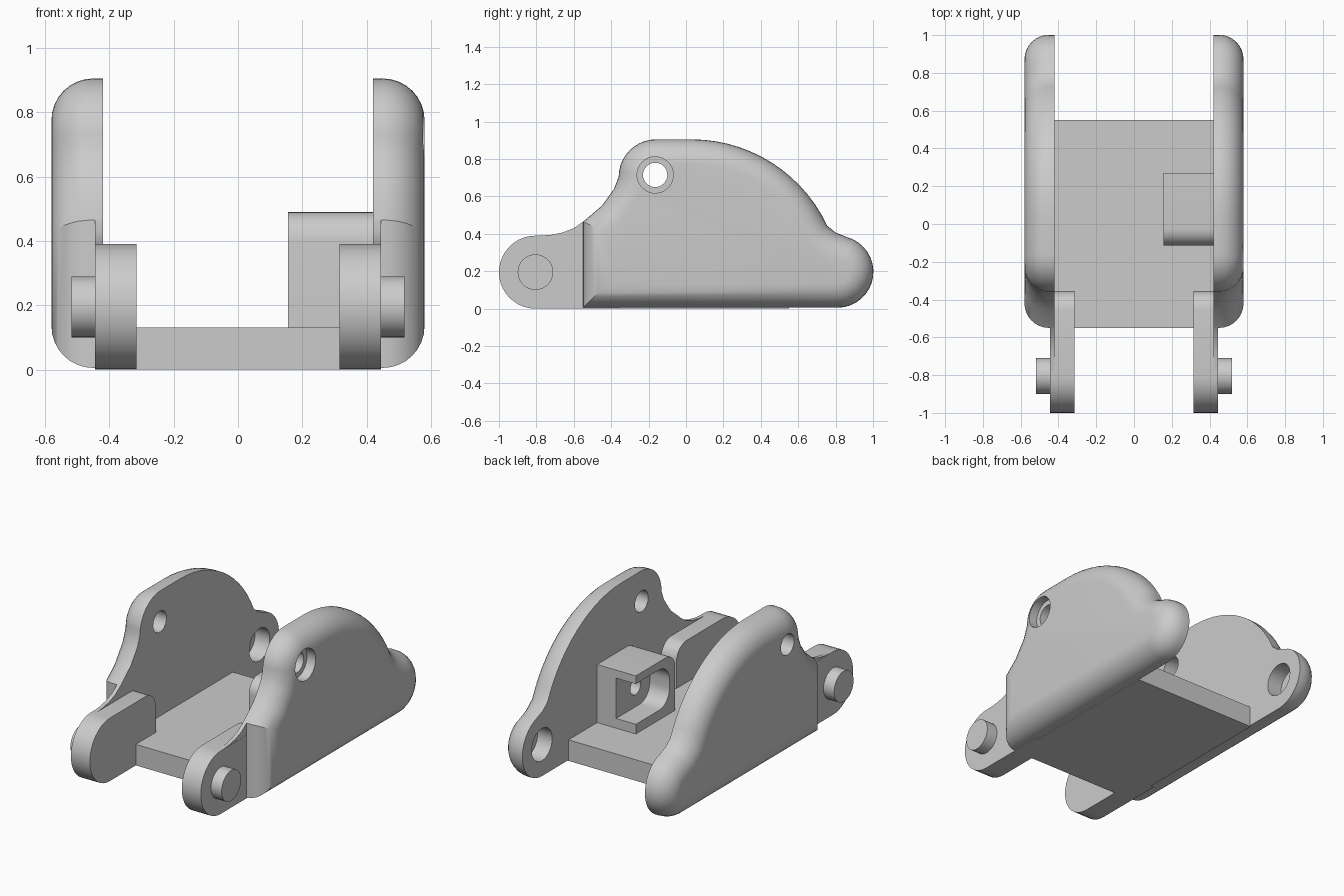
import bpy
import bmesh
from math import sin, cos, pi, radians
from mathutils import Vector

if "Cube" in bpy.data.objects:
    bpy.data.objects.remove(bpy.data.objects["Cube"], do_unlink=True)

grey = bpy.data.materials.new("plain_grey")
grey.use_nodes = True
COLOUR = (0.6, 0.6, 0.6, 1)
grey.diffuse_color = COLOUR
grey.node_tree.nodes["Principled BSDF"].inputs["Base Color"].default_value = COLOUR


def arc(cy, cz, r, a0, a1, n=12):
    """Points of an arc in the y-z plane, angles in degrees."""
    angles = [radians(a0 + (a1 - a0) * i / n) for i in range(n + 1)]
    return [(cy + r * cos(a), cz + r * sin(a)) for a in angles]


def inset(points, d):
    """Move a counterclockwise outline inwards by d with mitred corners."""
    pts = [Vector(p) for p in points]
    out = []
    for i, p in enumerate(pts):
        e0 = (p - pts[i - 1]).normalized()
        e1 = (pts[(i + 1) % len(pts)] - p).normalized()
        n0, n1 = Vector((-e0.y, e0.x)), Vector((-e1.y, e1.x))
        out.append(p + (n0 + n1) * d / (1 + n0.dot(n1)))
    return out


def loft(name, layers):
    """Solid through (x, outline) layers that share a point count."""
    bm = bmesh.new()
    rings = [[bm.verts.new((x, y, z)) for y, z in pts] for x, pts in layers]
    for a, b in zip(rings, rings[1:]):
        for i in range(len(a)):
            bm.faces.new((a[i - 1], a[i], b[i], b[i - 1]))
    bm.faces.new(rings[0])
    bm.faces.new(rings[-1])
    bmesh.ops.recalc_face_normals(bm, faces=bm.faces)
    mesh = bpy.data.meshes.new(name)
    bm.to_mesh(mesh)
    bm.free()
    mesh.materials.append(grey)
    obj = bpy.data.objects.new(name, mesh)
    bpy.context.collection.objects.link(obj)
    return obj


def prism(name, pts, x0, x1):
    return loft(name, [(x0, pts), (x1, pts)])


def disc(name, y, z, r, x0, x1):
    return prism(name, arc(y, z, r, 0, 348.75, 31), x0, x1)


def drill(obj, y, z, r, x0, x1):
    cutter = disc("cutter", y, z, r, x0, x1)
    cutter.hide_render = True
    mod = obj.modifiers.new("hole", "BOOLEAN")
    mod.operation = "DIFFERENCE"
    mod.solver = "EXACT"
    mod.object = cutter
    bpy.context.view_layer.objects.active = obj
    bpy.ops.object.modifier_apply(modifier=mod.name)
    bpy.data.objects.remove(cutter, do_unlink=True)


parts = []

# Outlines of the side plate, its front web and the hinge arm
scoop = [(-0.36, 0.705), (-0.385, 0.64), (-0.45, 0.55), (-0.55, 0.465)]
plate_outline = ([(-0.55, 0.005)] + arc(0.81, 0.197, 0.192, -90, 75, 16)
                 + [(0.80, 0.407)] + arc(0.03, 0.105, 0.8, 25, 90, 14)
                 + arc(-0.16, 0.705, 0.2, 90, 180, 10) + scoop[1:])
web_outline = [(-0.5, 0.2), (-0.5, 0.46), (-0.55, 0.465), (-0.6, 0.43),
               (-0.66, 0.407), (-0.72, 0.395), (-0.8, 0.388), (-0.8, 0.2)]
arm_outline = ([(-0.355, 0)] + arc(-0.455, 0.29, 0.1, 0, 90, 8)
               + arc(-0.805, 0.195, 0.195, 90, 270, 20))

EDGE = 0.13
for side, label in ((1, "left"), (-1, "right")):
    # Side plate with a rounded outer rim
    layers = [(side * 0.42, plate_outline)]
    for i in range(9):
        t = pi / 2 * i / 8
        layers.append((side * (0.45 + EDGE * sin(t)),
                       inset(plate_outline, EDGE * (1 - cos(t)))))
    plate = loft(label + "_side_plate", layers)
    drill(plate, 0.81, 0.2, 0.1, side * 0.35, side * 0.52)
    drill(plate, -0.165, 0.715, 0.065, side * 0.3, side * 0.7)
    if side > 0:
        drill(plate, -0.165, 0.715, 0.097, 0.52, 0.7)
    parts.append(plate)

    # Hinge arm, blending web and pin
    parts.append(prism(label + "_hinge_arm", arm_outline, side * 0.315, side * 0.445))
    parts.append(prism(label + "_arm_web", web_outline, side * 0.42, side * 0.444))
    parts.append(disc(label + "_hinge_pin", -0.805, 0.195, 0.095, side * 0.44, side * 0.518))

# Floor between the plates
floor = [(-0.55, 0), (0.55, 0), (0.55, 0.13), (-0.55, 0.13)]
parts.append(prism("floor", floor, -0.425, 0.425))

# Bracket: solid back with a bore, and a U-shaped wall around the pocket
shell = [(0.27, 0.12), (0.27, 0.49)] + arc(-0.025, 0.4, 0.09, 90, 180, 8) + [(-0.115, 0.12)]
pocket = ([(0.27, 0.19)] + arc(0.04, 0.29, 0.1, 270, 180, 8)
          + arc(0.04, 0.34, 0.1, 180, 90, 8) + [(0.27, 0.44)])
back = prism("bracket_back", shell, 0.29, 0.425)
drill(back, 0.08, 0.315, 0.05, 0.2, 0.41)
parts.append(back)
parts.append(prism("bracket_wall", pocket + shell[1:] + shell[:1], 0.155, 0.29))

# Smooth curved surfaces, keep hard edges
bpy.ops.object.select_all(action="DESELECT")
for obj in parts:
    obj.select_set(True)
bpy.context.view_layer.objects.active = parts[0]
bpy.ops.object.shade_smooth_by_angle(angle=radians(30))
